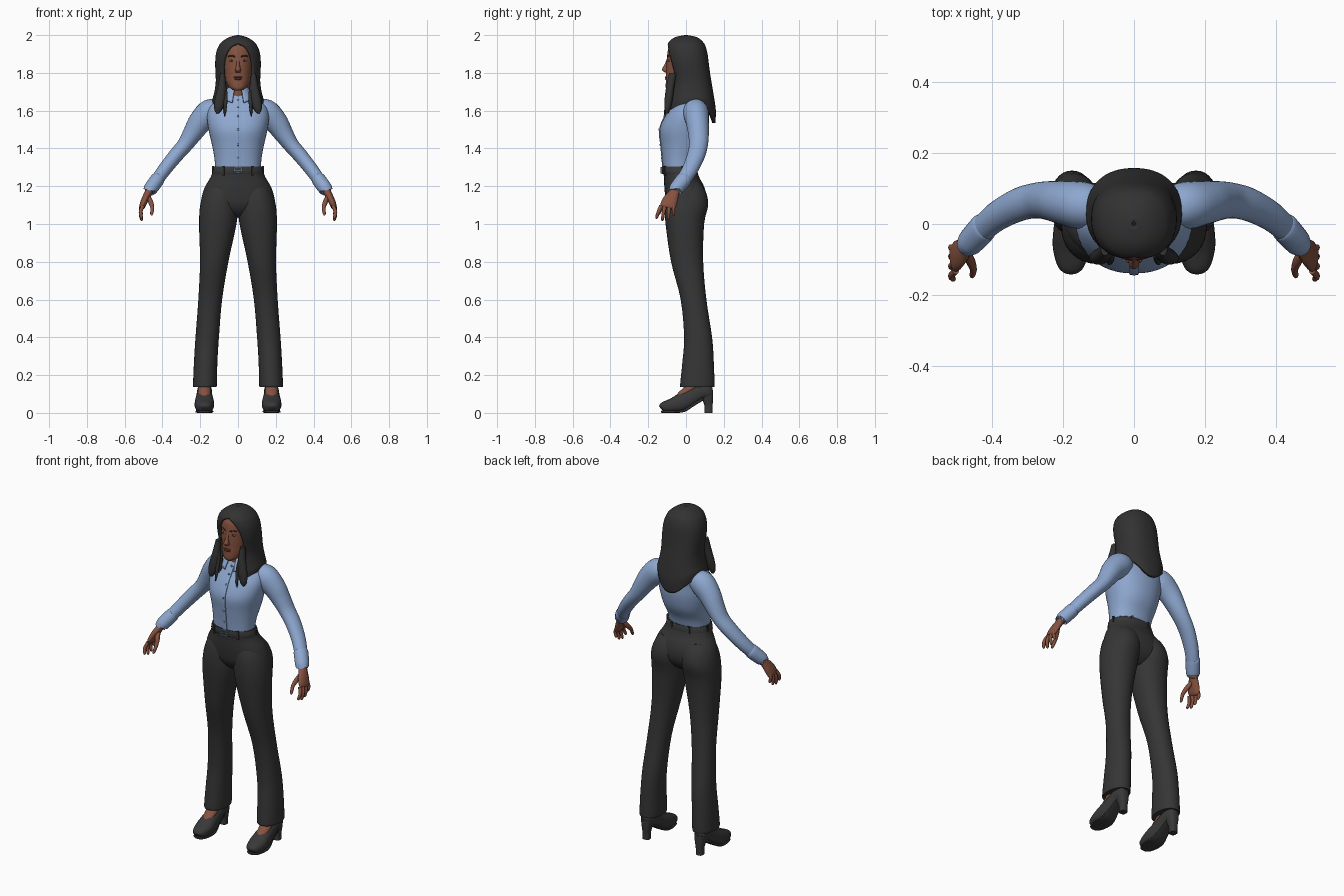
import bpy, bmesh, math
from mathutils import Vector


def material(name, r, g, b):
    m = bpy.data.materials.new(name)
    m.diffuse_color = (r, g, b, 1)
    return m


SKIN = material("brown skin", 0.24, 0.085, 0.05)
HAIR = material("black hair", 0.032, 0.032, 0.032)
SHIRT = material("light blue cotton", 0.27, 0.39, 0.63)
CLOTH = material("charcoal cloth", 0.036, 0.036, 0.036)
LEATHER = material("dark leather", 0.04, 0.04, 0.041)
LIPS = material("dusky lips", 0.17, 0.045, 0.035)
EYE = material("eye grey", 0.30, 0.27, 0.25)
METAL = material("steel blue metal", 0.17, 0.23, 0.34)


def spline(rows, k=4):
    """Smooth Catmull-Rom interpolation through rows of numbers."""
    out = []
    for i in range(len(rows) - 1):
        p0, p1 = rows[max(i - 1, 0)], rows[i]
        p2, p3 = rows[i + 1], rows[min(i + 2, len(rows) - 1)]
        for s in range(k):
            t = s / k
            out.append([0.5 * (2 * b + (c - a) * t + (2 * a - 5 * b + 4 * c - d) * t * t
                               + (3 * b - a - 3 * c + d) * t ** 3)
                        for a, b, c, d in zip(p0, p1, p2, p3)])
    return out + [list(rows[-1])]


def finish(bm, name, mat, mirror=False, angle=50):
    me = bpy.data.meshes.new(name)
    bm.to_mesh(me)
    bm.free()
    me.materials.append(mat)
    for p in me.polygons:
        p.use_smooth = True
    me.set_sharp_from_angle(angle=math.radians(angle))
    ob = bpy.data.objects.new(name, me)
    bpy.context.scene.collection.objects.link(ob)
    if mirror:
        ob.modifiers.new("mirror", 'MIRROR')
    return ob


def spow(v, p):
    return math.copysign(abs(v) ** p, v)


def loft(name, rows, mat, n=28, e=2.0, ref=None, mirror=False, k=4):
    """Rows are x, y, z, rx, ry. Rings lie flat, or across the path if ref is given."""
    pts = spline(rows, k)
    bm = bmesh.new()
    rings = []
    for i, (x, y, z, rx, ry) in enumerate(pts):
        u, v = Vector((1, 0, 0)), Vector((0, 1, 0))
        if ref:
            a, b = pts[max(i - 1, 0)], pts[min(i + 1, len(pts) - 1)]
            t = (Vector(b[:3]) - Vector(a[:3])).normalized()
            v = Vector(ref)
            v = (v - t * v.dot(t)).normalized()
            u = v.cross(t)
        rings.append([bm.verts.new(Vector((x, y, z))
                      + u * rx * spow(math.cos(math.tau * j / n), 2 / e)
                      + v * ry * spow(math.sin(math.tau * j / n), 2 / e)) for j in range(n)])
    for r, s in zip(rings, rings[1:]):
        for j in range(n):
            bm.faces.new((r[j], r[(j + 1) % n], s[(j + 1) % n], s[j]))
    bm.faces.new(rings[0][::-1])
    bm.faces.new(rings[-1])
    bmesh.ops.recalc_face_normals(bm, faces=bm.faces)
    return finish(bm, name, mat, mirror)


def shell(name, rows, mat, thick, drop=None, n=40, e=2.0):
    """Sheet open at the front. Rows are cy, z, rx, ry, half width of the opening."""
    bm = bmesh.new()
    rings = []
    pts = spline(rows)
    for i, (cy, z, rx, ry, w) in enumerate(pts):
        a0 = math.asin(max(0, min(0.98, w / rx))) if w > 0.002 else 0
        if e > 2:
            a0 *= 0.93
        ring = []
        for j in range(n + 1):
            a = a0 + (math.tau - 2 * a0) * j / n
            dz = drop(a) * (i / (len(pts) - 1)) ** 3 if drop else 0
            ring.append(bm.verts.new((rx * spow(math.sin(a), 2 / e),
                                      cy - ry * spow(math.cos(a), 2 / e), z + dz)))
        rings.append(ring)
    for r, s in zip(rings, rings[1:]):
        for j in range(n):
            bm.faces.new((s[j], s[j + 1], r[j + 1], r[j]))
    bmesh.ops.remove_doubles(bm, verts=bm.verts, dist=0.0004)
    ob = finish(bm, name, mat)
    m = ob.modifiers.new("thickness", 'SOLIDIFY')
    m.thickness, m.offset = thick, -1
    return ob


def blob(name, c, r, mat, mirror=False):
    bm = bmesh.new()
    bmesh.ops.create_uvsphere(bm, u_segments=16, v_segments=10, radius=1)
    for v in bm.verts:
        v.co = Vector(c) + Vector((v.co.x * r[0], v.co.y * r[1], v.co.z * r[2]))
    return finish(bm, name, mat, mirror)


def block(name, c, size, mat, turn=0):
    bm = bmesh.new()
    bmesh.ops.create_cube(bm, size=1)
    for v in bm.verts:
        v.co = Vector((v.co.x * size[0], v.co.y * size[1], v.co.z * size[2]))
    ob = finish(bm, name, mat, angle=30)
    ob.location, ob.rotation_euler.z = c, turn
    return ob


# Head and neck
loft("head", [(0, -.078, 1.706, .018, .02), (0, -.062, 1.72, .042, .045), (0, -.036, 1.75, .062, .071),
              (0, -.015, 1.79, .073, .09), (0, -.005, 1.84, .08, .099), (0, 0, 1.90, .085, .099),
              (0, 0, 1.94, .078, .088), (0, 0, 1.975, .042, .05)], SKIN, 36)
loft("neck", [(0, .015, 1.62, .06, .06), (0, .005, 1.68, .046, .05), (0, 0, 1.77, .046, .05)], SKIN)

# Face
loft("nose", [(0, -.096, 1.872, .007, .006), (0, -.103, 1.842, .009, .012), (0, -.107, 1.816, .015, .021),
              (0, -.101, 1.803, .013, .011)], SKIN, 16)
blob("upper_lip", (0, -.104, 1.777), (.023, .008, .005), LIPS)
blob("lower_lip", (0, -.103, 1.768), (.019, .0085, .006), LIPS)
blob("eye", (.033, -.089, 1.865), (.014, .008, .0055), EYE, True)
blob("iris", (.033, -.0935, 1.865), (.0055, .0045, .0052), HAIR, True)
loft("eyebrow", [(.014, -.099, 1.884, .003, .003), (.034, -.094, 1.892, .003, .004),
                 (.054, -.08, 1.886, .001, .002)], HAIR, 8, ref=(0, 0, 1), mirror=True)

# Long hair, pointed at the back and resting on the shoulders
shell("hair", [(.0, 2.0, .006, .006, 0), (.0, 1.988, .05, .06, 0), (.0, 1.962, .088, .092, 0),
               (.003, 1.935, .106, .103, .038), (.007, 1.9, .117, .108, .064), (.014, 1.85, .121, .108, .079),
               (.023, 1.8, .119, .107, .08), (.03, 1.75, .118, .11, .075), (.032, 1.7, .125, .119, .068),
               (.032, 1.66, .135, .126, .066), (.03, 1.62, .134, .126, .072)],
      HAIR, .018, lambda a: -.085 * max(0, -math.cos(a)) ** 4 - .03 * max(0, math.cos(a)) ** 2, 56, 2.25)
loft("front_lock", [(.082, -.07, 1.80, .012, .02), (.085, -.083, 1.73, .022, .022),
                    (.095, -.092, 1.66, .028, .022), (.104, -.098, 1.61, .022, .016),
                    (.108, -.1, 1.585, .007, .007)], HAIR, 14, mirror=True)
loft("thin_lock", [(.074, -.075, 1.76, .008, .012), (.066, -.093, 1.68, .011, .01),
                   (.068, -.108, 1.61, .008, .007), (.072, -.112, 1.57, .003, .003)], HAIR, 10, mirror=True)

# Shirt body
BODY = [(0, -.036, 1.295, .121, .086), (0, -.03, 1.35, .125, .096), (0, -.015, 1.42, .138, .118),
        (0, -.01, 1.5, .156, .129), (0, .003, 1.57, .164, .115), (0, .02, 1.62, .152, .1),
        (0, .027, 1.658, .11, .082), (0, .02, 1.685, .06, .06)]
loft("shirt_body", BODY, SHIRT, 44, 2.2)
shell("collar", [(.012, 1.722, .054, .058, .022), (.01, 1.705, .064, .068, .022),
                 (.0, 1.655, .092, .092, .03)], SHIRT, .007, lambda a: -.02 * max(0, math.cos(a)) ** 8)
loft("button_placket", [(0, cy - ry, z, .013, .004) for _, cy, z, _, ry in BODY[:7]], SHIRT, 12, 6)
for x, cy, z, rx, ry in spline(BODY, 2)[2:13:2]:
    blob("shirt_button", (0, cy - ry - .004, z), (.006, .003, .006), METAL)

# Sleeves and cuffs
loft("sleeve", [(.09, .045, 1.605, .05, .055), (.145, .052, 1.592, .07, .067), (.2, .06, 1.54, .063, .061),
                (.24, .066, 1.48, .052, .055), (.28, .066, 1.42, .042, .05), (.33, .053, 1.362, .039, .047),
                (.39, .02, 1.287, .036, .042), (.44, -.025, 1.217, .033, .036),
                (.457, -.043, 1.196, .032, .034)], SHIRT, 28, ref=(0, 1, 0), mirror=True)
loft("cuff", [(.423, -.008, 1.24, .034, .038), (.428, -.013, 1.234, .038, .042),
              (.463, -.052, 1.186, .037, .038), (.466, -.055, 1.181, .031, .032)],
     SHIRT, 28, ref=(0, 1, 0), mirror=True)

# Hands
loft("palm", [(.455, -.04, 1.2, .021, .025), (.473, -.06, 1.168, .02, .027), (.493, -.082, 1.128, .019, .04),
              (.506, -.096, 1.096, .016, .041), (.51, -.1, 1.085, .01, .034)],
     SKIN, 20, ref=(0, 1, 0), mirror=True)
for i, (dy, drop) in enumerate([(-.033, .062), (-.011, .078), (.011, .076), (.031, .06)]):
    y = -.099 + dy
    z = 1.103 + dy * .25
    loft("finger_%d" % (i + 1), [(.504, y, z, .01, .011), (.516, y + dy * .25 - .006, z - drop * .5, .0095, .0095),
                                 (.511, y + dy * .4 - .01, z - drop * .95, .008, .008),
                                 (.508, y + dy * .42 - .01, z - drop * 1.08, .003, .003)],
         SKIN, 10, ref=(0, 1, 0), mirror=True)
loft("thumb", [(.478, -.075, 1.15, .012, .015), (.462, -.105, 1.115, .013, .014), (.454, -.128, 1.085, .01, .01),
               (.457, -.145, 1.055, .008, .008), (.458, -.15, 1.045, .003, .003)],
     SKIN, 12, ref=(0, 1, 0), mirror=True)

# Trousers
loft("trouser_hips", [(0, 0, 1.035, .05, .04), (0, 0, 1.06, .13, .075), (0, 0, 1.1, .192, .1),
                      (0, -.002, 1.15, .19, .108), (0, -.01, 1.2, .173, .105), (0, -.024, 1.25, .144, .093),
                      (0, -.035, 1.305, .124, .089)], CLOTH, 44, 2.2)
loft("trouser_leg", [(.175, .06, .137, .06, .088), (.175, .06, .15, .063, .091), (.171, .064, .27, .062, .083),
                     (.163, .064, .4, .062, .074), (.147, .04, .6, .063, .068), (.126, .006, .8, .075, .085),
                     (.107, -.006, 1.0, .099, .102), (.1, .002, 1.1, .1, .115), (.09, 0, 1.17, .09, .105),
                     (.08, -.008, 1.22, .07, .08)], CLOTH, 32, 2.15, mirror=True)

# Belt, loops and buckle
loft("belt", [(0, -.031, 1.265, .134, .092), (0, -.032, 1.268, .137, .095), (0, -.035, 1.3, .129, .093),
              (0, -.035, 1.303, .126, .09)], LEATHER, 44, 2.2, k=2)
for deg in (35, 100, 155, 205, 260, 325):
    a = math.radians(deg)
    block("belt_loop", (.135 * math.sin(a), -.034 - .096 * math.cos(a), 1.283), (.011, .009, .05), CLOTH,
          math.atan2(-math.cos(a) / .096, math.sin(a) / .135) + math.pi / 2)
for s in (-1, 1):
    block("buckle_rail", (0, -.131, 1.284 + s * .015), (.046, .008, .005), METAL)
    block("buckle_side", (s * .021, -.131, 1.284), (.005, .008, .034), METAL)
block("buckle_pin", (.0, -.131, 1.284), (.04, .006, .004), METAL)

# Ankles and heeled shoes
loft("ankle", [(.178, -.03, .088, .03, .03), (.178, .0, .112, .034, .036), (.178, .035, .15, .033, .04),
               (.176, .055, .25, .035, .04)], SKIN, 20, mirror=True)
loft("shoe", [(.178, -.134, .024, .014, .012), (.178, -.122, .03, .036, .026), (.178, -.07, .04, .051, .039),
              (.178, -.02, .056, .05, .05), (.178, .03, .085, .043, .045), (.177, .08, .112, .039, .042),
              (.177, .122, .12, .034, .045), (.177, .14, .122, .02, .03)],
     LEATHER, 24, 2.4, ref=(0, 0, 1), mirror=True)
loft("shoe_sole", [(.178, -.132, .006, .016, .005), (.178, -.115, .006, .036, .006), (.178, -.06, .006, .048, .006),
                   (.178, -.01, .012, .044, .007), (.178, .04, .044, .033, .008), (.178, .09, .074, .03, .008)],
     LEATHER, 16, 4, ref=(0, 0, 1), mirror=True)
loft("shoe_heel", [(.177, .119, 0, .021, .021), (.177, .119, .04, .021, .022), (.177, .113, .08, .028, .031),
                   (.177, .11, .12, .033, .034)], LEATHER, 20, 3, mirror=True)
